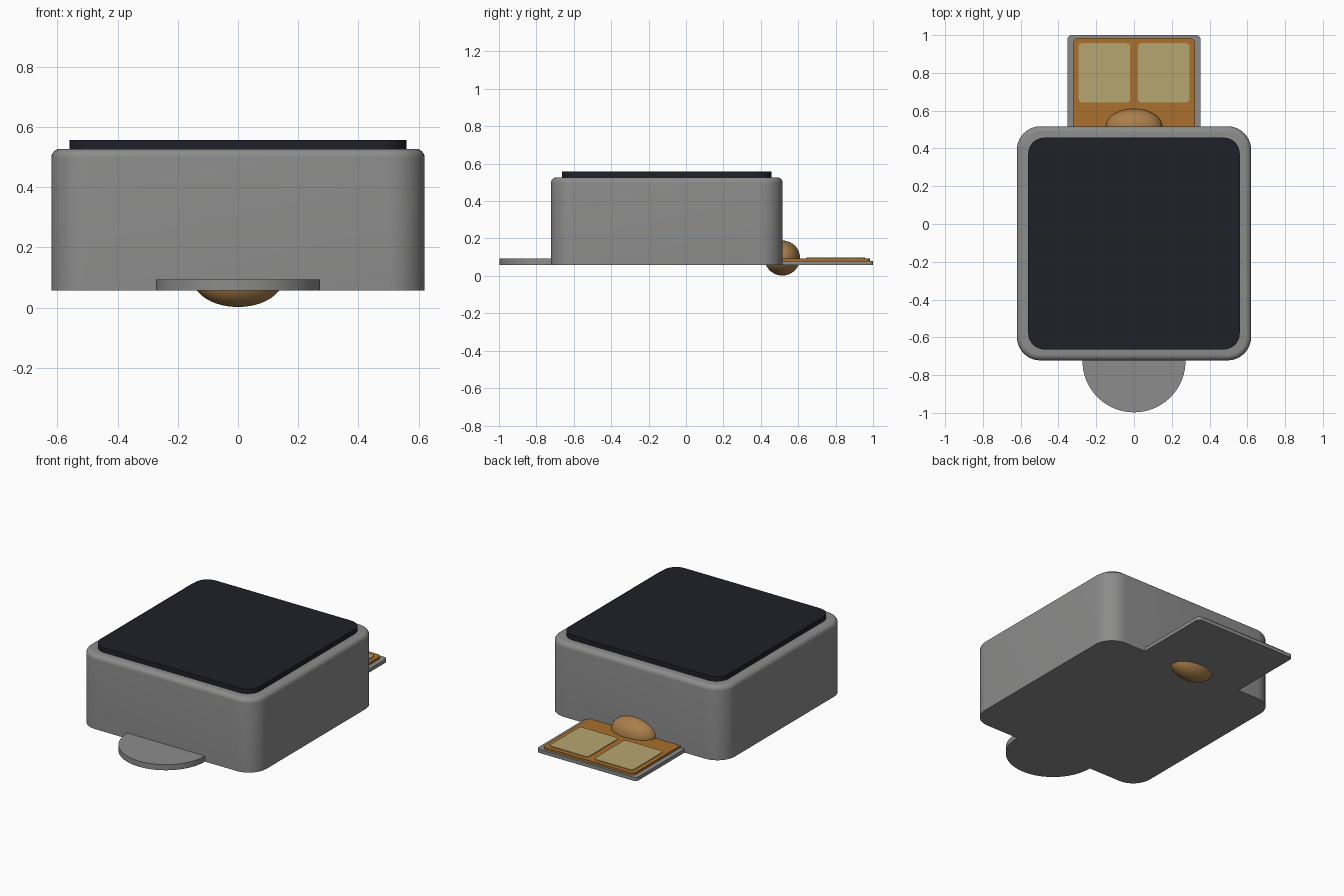
import bpy, bmesh, math

if "Cube" in bpy.data.objects:
    bpy.data.objects.remove(bpy.data.objects["Cube"])


def material(name, rgb):
    m = bpy.data.materials.new(name)
    m.diffuse_color = (*rgb, 1)
    m.use_nodes = True
    m.node_tree.nodes["Principled BSDF"].inputs["Base Color"].default_value = m.diffuse_color
    return m


GREY = material("grey_plastic", (0.26, 0.262, 0.258))
DARK = material("dark_glass", (0.014, 0.014, 0.022))
COPPER = material("copper_film", (0.40, 0.16, 0.025))
PAD = material("pale_gold", (0.47, 0.38, 0.165))
BRONZE = material("bronze", (0.40, 0.21, 0.07))


def finish(obj, name, mat):
    obj.name = name
    obj.data.materials.append(mat)
    bpy.ops.object.select_all(action='DESELECT')
    bpy.context.view_layer.objects.active = obj
    obj.select_set(True)
    bpy.ops.object.shade_smooth_by_angle(angle=math.radians(35))
    return obj


def rounded_slab(name, x, y, z, r, mat, fillet=0.0, steps=10):
    """Upright slab with rounded plan corners and an optional rounded top rim."""
    (x0, x1), (y0, y1), (z0, z1) = x, y, z
    rings = [(0, z0), (0, z1 - fillet)]
    if fillet:
        for i in range(1, 7):
            a = i / 6 * math.pi / 2
            rings.append((fillet * (1 - math.cos(a)), z1 - fillet + fillet * math.sin(a)))
    centres = [(x1 - r, y1 - r), (x0 + r, y1 - r), (x0 + r, y0 + r), (x1 - r, y0 + r)]
    bm = bmesh.new()
    loops = []
    for inset, h in rings:
        loop = []
        for k, (cx, cy) in enumerate(centres):
            for i in range(steps + 1):
                a = (k + i / steps) * math.pi / 2
                loop.append(bm.verts.new((cx + (r - inset) * math.cos(a),
                                          cy + (r - inset) * math.sin(a), h)))
        loops.append(loop)
    n = len(loops[0])
    for low, high in zip(loops, loops[1:]):
        for i in range(n):
            j = (i + 1) % n
            bm.faces.new((low[i], low[j], high[j], high[i]))
    bm.faces.new(loops[0][::-1])
    bm.faces.new(loops[-1])
    mesh = bpy.data.meshes.new(name)
    bm.to_mesh(mesh)
    bm.free()
    obj = bpy.data.objects.new(name, mesh)
    bpy.context.collection.objects.link(obj)
    return finish(obj, name, mat)


# Housing and screen
rounded_slab("housing", (-0.62, 0.62), (-0.722, 0.517), (0.057, 0.527), 0.124, GREY, fillet=0.03)
rounded_slab("screen", (-0.56, 0.56), (-0.664, 0.457), (0.52, 0.557), 0.085, DARK)

# Round pull tab at the front
bpy.ops.mesh.primitive_cylinder_add(vertices=96, radius=0.273, depth=0.036,
                                    location=(0, -0.724, 0.075))
finish(bpy.context.object, "front_tab", GREY)

# Connector tongue at the back
rounded_slab("back_plate", (-0.352, 0.352), (0.38, 1.0), (0.057, 0.08), 0.022, GREY)
rounded_slab("copper_strip", (-0.322, 0.322), (0.40, 0.985), (0.078, 0.0935), 0.03, COPPER)
for side, label in ((-1, "left"), (1, "right")):
    xs = sorted((side * 0.02, side * 0.294))
    rounded_slab(label + "_contact_pad", xs, (0.643, 0.957), (0.091, 0.098), 0.02, PAD)

# Oval bead through the tongue
bpy.ops.mesh.primitive_uv_sphere_add(segments=48, ring_count=24, radius=1,
                                     location=(0, 0.515, 0.0955))
bead = bpy.context.object
bead.scale = (0.15, 0.095, 0.0935)
finish(bead, "bead", BRONZE)
